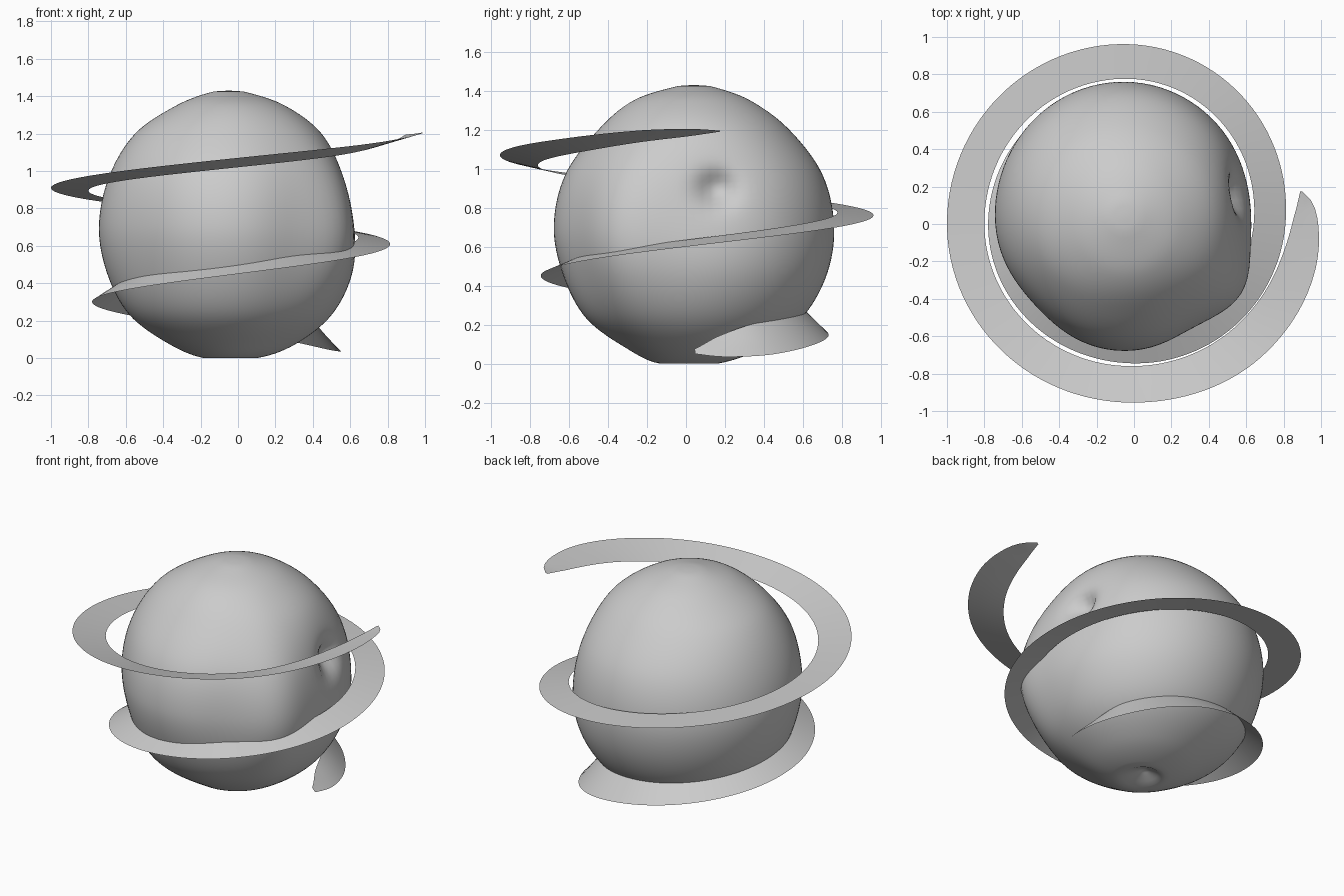
import bpy, bmesh
from math import sin, cos, radians, pi, exp, atan2
from mathutils import Vector

if "Cube" in bpy.data.objects:
    bpy.data.objects.remove(bpy.data.objects["Cube"])


def spline(keys, u):
    """Smooth interpolation of rows (u, a, b, ...), non-uniform spacing."""
    n = len(keys)
    i = 0
    while i < n - 2 and u > keys[i + 1][0]:
        i += 1

    def slope(k, c):
        a, b = keys[max(k - 1, 0)], keys[min(k + 1, n - 1)]
        return (b[c] - a[c]) / (b[0] - a[0])

    p, q = keys[i], keys[i + 1]
    h = q[0] - p[0]
    t = (u - p[0]) / h
    return [(2*t**3 - 3*t*t + 1) * p[c] + (t**3 - 2*t*t + t) * h * slope(i, c)
            + (3*t*t - 2*t**3) * q[c] + (t**3 - t*t) * h * slope(i + 1, c)
            for c in range(1, len(p))]


def grid_object(name, rows, closed):
    """Skin rows of points into a smooth surface."""
    bm = bmesh.new()
    vs = [[bm.verts.new(p) for p in row] for row in rows]
    n = len(rows[0])
    for a, b in zip(vs, vs[1:]):
        for j in range(n if closed else n - 1):
            k = (j + 1) % n
            bm.faces.new((a[j], a[k], b[k], b[j]))
    if closed:
        bmesh.ops.remove_doubles(bm, verts=bm.verts, dist=1e-5)
    bmesh.ops.recalc_face_normals(bm, faces=bm.faces)
    for f in bm.faces:
        f.smooth = True
    me = bpy.data.meshes.new(name)
    bm.to_mesh(me)
    bm.free()
    ob = bpy.data.objects.new(name, me)
    bpy.context.collection.objects.link(ob)
    return ob


# Lumpy fruit body: parameter, height, radius towards right, back, left, front
LEVELS = [
    (0.00, 0.05, 0, 0, 0, 0),
    (0.07, 0.025, .06, .06, .06, .06),
    (0.15, 0.00, .15, .12, .13, .17),
    (0.36, 0.07, .35, .33, .31, .33),
    (0.62, 0.23, .55, .55, .53, .55),
    (0.87, 0.45, .66, .68, .65, .67),
    (1.12, 0.70, .68, .72, .695, .72),
    (1.40, 0.97, .63, .66, .64, .66),
    (1.67, 1.20, .50, .49, .50, .49),
    (1.92, 1.35, .30, .29, .28, .31),
    (2.12, 1.42, .10, .10, .10, .10),
    (2.23, 1.43, 0, 0, 0, 0),
]


def around(r, az):
    """Blend the four side radii round the azimuth."""
    e, n, w, s = r
    return ((e + n + w + s) / 4 + (e - w) / 2 * cos(az)
            + (n - s) / 2 * sin(az) + (e + w - n - s) / 4 * cos(2 * az))


def bump(az, centre, width):
    d = az - radians(centre)
    return exp(-(atan2(sin(d), cos(d)) / radians(width)) ** 2)


stalk_hollow = Vector((0.61, 0.16, 0.90))
rows = []
for i in range(73):
    lv = spline(LEVELS, 2.23 * i / 72)
    z, radii = lv[0], lv[1:]
    belly = exp(-((z - 0.65) / 0.45) ** 2)
    row = []
    for j in range(96):
        az = 2 * pi * j / 96
        r = max(0, around(radii, az))
        r *= 1 + belly * (.08 * bump(az, -33, 16) - .05 * bump(az, -135, 25)
                          - .02 * bump(az, -62, 14))
        p = Vector((-0.05 + r * cos(az), 0.04 + r * sin(az), z))
        d = (p - stalk_hollow).length
        p.x -= .035 * exp(-(d / .24) ** 2) + .09 * exp(-(d / .09) ** 2)
        row.append(p)
    rows.append(row)
grid_object("fruit_body", rows, True)

# Spiral peel: turn angle, outer radius, outer z, inner radius, inner z
PEEL = [
    (-11, .915, 1.195, .905, 1.19),
    (-7, .96, 1.20, .88, 1.18),
    (0, .985, 1.205, .845, 1.165),
    (15, 1.0, 1.195, .805, 1.14),
    (45, .985, 1.145, .772, 1.085),
    (90, .955, 1.07, .76, 1.02),
    (180, 1.0, .91, .80, .895),
    (270, .96, .755, .775, .77),
    (360, .81, .60, .64, .635),
    (450, .745, .45, .59, .52),
    (540, .78, .30, .63, .40),
    (630, .73, .14, .60, .27),
    (675, .65, .05, .52, .21),
    (700, .585, .035, .48, .14),
    (715, .53, .05, .51, .075),
]
rows = []
for i in range(243):
    deg = -11 + 3 * i
    ro, zo, ri, zi = spline(PEEL, deg)
    a = -radians(deg)
    row = []
    for k in range(4):
        t = k / 3
        r, z = ro + (ri - ro) * t, zo + (zi - zo) * t
        row.append((r * cos(a), r * sin(a), z))
    rows.append(row)
grid_object("spiral_peel", rows, False)
